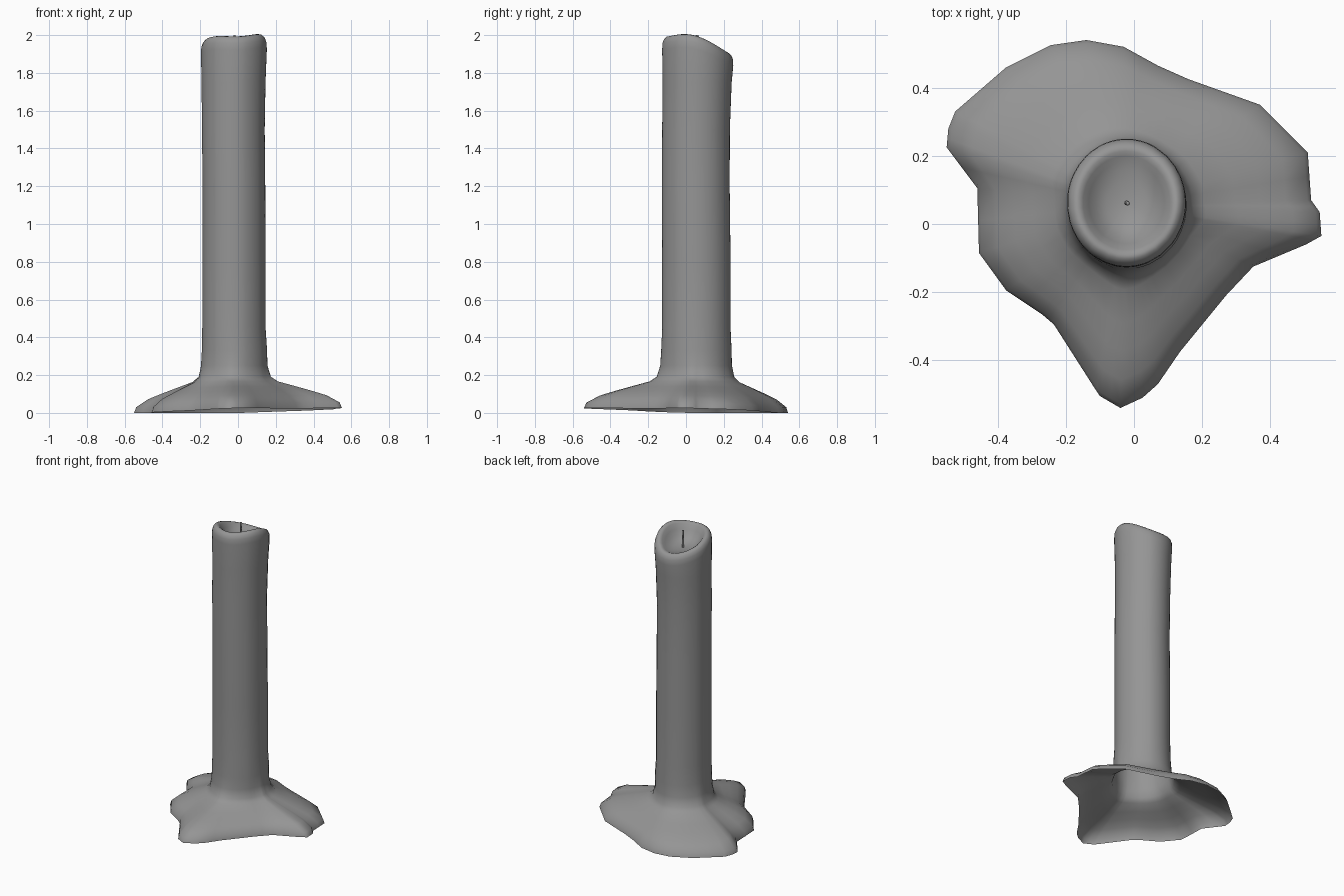
import bpy, bmesh, math

if "Cube" in bpy.data.objects:
    bpy.data.objects.remove(bpy.data.objects["Cube"])

# Outline of the melted wax skirt, seen from the top
OUTLINE = [(-.14, .54), (-.03, .52), (.07, .465), (.16, .425), (.37, .35), (.51, .21),
           (.52, .07), (.545, .035), (.55, -.035), (.505, -.06), (.35, -.125), (.27, -.21),
           (.135, -.375), (.07, -.47), (.025, -.51), (-.04, -.54), (-.10, -.505),
           (-.12, -.475), (-.235, -.295), (-.27, -.265), (-.375, -.195), (-.455, -.085),
           (-.46, .105), (-.55, .225), (-.545, .28), (-.525, .33), (-.375, .46), (-.245, .525)]
CX, CY = -.022, .055
RX, RY = .168, .181

# Skirt slope: (blend from rim to column, height)
SKIRT = [(0, 0), (.03, .03), (.2, .072), (.4, .102), (.6, .13), (.84, .163), (.93, .19), (.975, .25)]
# Column: (height, radius scale, x shift, y shift)
COLUMN = [(.33, 1.03, .003, 0), (.45, 1, 0, 0), (.8, 1, 0, 0), (1.2, .99, 0, -.003),
          (1.5, .99, -.003, -.002), (1.75, 1.01, -.002, .004)]
# Cup: (radius scale, drop from the crest, blend to the flat pool)
CUP = [(1.04, .07, 0), (1.03, .035, 0), (.98, .013, 0), (.91, .002, 0), (.84, 0, 0),
       (.76, .004, .08), (.66, .005, .35), (.54, .004, .65), (.35, 0, .9)]
POOL = 1.885
TX, TY = -.022, .062

wax = bpy.data.materials.new("dark_wax")
wax.diffuse_color = (.3, .3, .3, 1)
wax.use_nodes = True
wax.node_tree.nodes["Principled BSDF"].inputs["Base Color"].default_value = wax.diffuse_color


def midpoints(points):
    out = []
    for i, p in enumerate(points):
        q = points[(i + 1) % len(points)]
        out += [p, ((p[0] + q[0]) / 2, (p[1] + q[1]) / 2)]
    return out


def crest(a):
    s = math.sin(a)
    return 1.98 - .045 * s - .03 * s * s + .01 * math.cos(a) + .004 * math.sin(3 * a + 2)


def add_object(name, bm):
    bmesh.ops.recalc_face_normals(bm, faces=bm.faces)
    for f in bm.faces:
        f.smooth = True
    mesh = bpy.data.meshes.new(name)
    bm.to_mesh(mesh)
    bm.free()
    mesh.materials.append(wax)
    obj = bpy.data.objects.new(name, mesh)
    bpy.context.collection.objects.link(obj)
    return obj


def bridge(bm, rings):
    for lo, hi in zip(rings, rings[1:]):
        for i in range(len(lo)):
            j = (i + 1) % len(lo)
            bm.faces.new((lo[i], lo[j], hi[j], hi[i]))


# Candle body: one shell, open underneath, from skirt rim to melted cup
rim = midpoints(OUTLINE)
angles = [math.atan2((y - CY) / RY, (x - CX) / RX) for x, y in rim]
bm = bmesh.new()
rings = []
for t, z in SKIRT:
    ring = []
    for (x, y), a in zip(rim, angles):
        zr = max(0, .012 + .025 * (x - y))
        px, py = CX + RX * math.cos(a), CY + RY * math.sin(a)
        ring.append(bm.verts.new((x + (px - x) * t, y + (py - y) * t, z + zr * (1 - t))))
    rings.append(ring)
for z, s, dx, dy in COLUMN:
    rings.append([bm.verts.new((CX + dx + s * RX * math.cos(a), CY + dy + s * RY * math.sin(a), z))
                  for a in angles])
for s, drop, k in CUP:
    rings.append([bm.verts.new((TX + s * RX * math.cos(a), TY + s * RY * math.sin(a),
                                (crest(a) - drop) * (1 - k) + POOL * k)) for a in angles])
bridge(bm, rings)
centre = bm.verts.new((TX, TY, POOL))
last = rings[-1]
for i in range(len(last)):
    bm.faces.new((last[i], last[(i + 1) % len(last)], centre))
add_object("candle_wax", bm)

# Wick: thin, slightly bent stalk
bm = bmesh.new()
rings = []
for x, y, z, r in [(0, 0, POOL - .01, .007), (.002, -.001, 1.92, .007),
                   (.001, .001, 1.96, .006), (.004, -.002, 2.0, .006)]:
    rings.append([bm.verts.new((TX + x + r * math.cos(k * math.pi / 4),
                                TY + y + r * math.sin(k * math.pi / 4), z)) for k in range(8)])
bridge(bm, rings)
bm.faces.new(rings[-1])
add_object("wick", bm)
